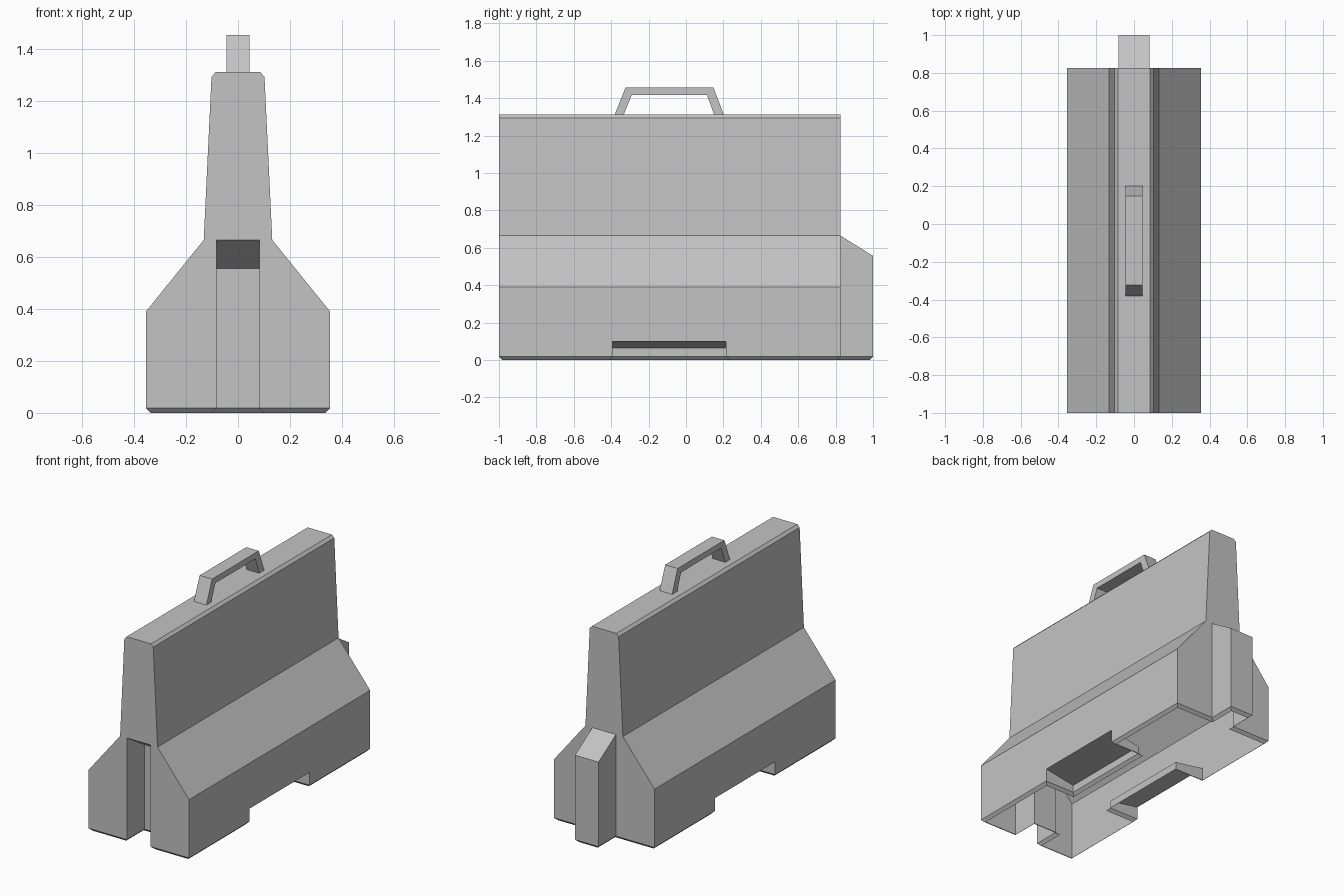
import bpy, bmesh
from mathutils import Vector

if "Cube" in bpy.data.objects:
    bpy.data.objects.remove(bpy.data.objects["Cube"], do_unlink=True)

concrete = bpy.data.materials.new("concrete_grey")
concrete.use_nodes = True
colour = (0.55, 0.55, 0.55, 1)
concrete.diffuse_color = colour
concrete.node_tree.nodes["Principled BSDF"].inputs["Base Color"].default_value = colour


def prism(name, profile, axis, start, end):
    """Extrude a 2D (horizontal, z) profile along the x or y axis."""
    bm = bmesh.new()
    place = (lambda h, z: (start, h, z)) if axis == "x" else (lambda h, z: (h, start, z))
    face = bm.faces.new([bm.verts.new(place(h, z)) for h, z in profile])
    new = bmesh.ops.extrude_face_region(bm, geom=[face])["geom"]
    shift = Vector((end - start, 0, 0)) if axis == "x" else Vector((0, end - start, 0))
    bmesh.ops.translate(bm, vec=shift, verts=[v for v in new if isinstance(v, bmesh.types.BMVert)])
    bmesh.ops.recalc_face_normals(bm, faces=bm.faces)
    mesh = bpy.data.meshes.new(name)
    bm.to_mesh(mesh)
    bm.free()
    mesh.materials.append(concrete)
    obj = bpy.data.objects.new(name, mesh)
    bpy.context.collection.objects.link(obj)
    return obj


def combine(target, tool, operation):
    """Apply a boolean and remove the tool."""
    mod = target.modifiers.new("join", "BOOLEAN")
    mod.operation, mod.solver, mod.object = operation, "EXACT", tool
    bpy.context.view_layer.objects.active = target
    bpy.ops.object.modifier_apply(modifier=mod.name)
    bpy.data.objects.remove(tool, do_unlink=True)


# Barrier body, overlong below so the base can be trimmed cleanly
half = [(0.355, -0.2), (0.355, 0.39), (0.132, 0.666), (0.102, 1.295), (0.086, 1.312)]
body = prism("barrier_body", half + [(-x, z) for x, z in reversed(half)], "y", -1, 0.825)

# End tongue and its matching socket at the front
slope = (0.666 - 0.557) / 0.175


def key(name, offset):
    y0, y1 = 0.725 + offset, 1 + offset
    profile = [(y0, -0.3), (y1, -0.3), (y1, 0.557), (y0, 0.557 + slope * (y1 - y0))]
    return prism(name, profile, "x", -0.083, 0.083)


combine(body, key("socket_cutter", -1.825), "DIFFERENCE")
combine(body, key("tongue", 0), "UNION")

# Lifting pockets on both sides, with sloping ceilings
for side in (1, -1):
    profile = [(0.145, -0.3), (0.145, 0.065), (0.355, 0.1), (0.455, 0.117), (0.455, -0.3)]
    cutter = prism("pocket_cutter", [(side * x, z) for x, z in profile], "y", -0.392, 0.215)
    combine(body, cutter, "DIFFERENCE")

# Trim the base, chamfer its outline inwards and leave the shell open below
chamfer = 0.018
bm = bmesh.new()
bm.from_mesh(body.data)
cut = bmesh.ops.bisect_plane(bm, geom=bm.verts[:] + bm.edges[:] + bm.faces[:], dist=1e-5,
                             plane_co=(0, 0, chamfer), plane_no=(0, 0, 1), clear_inner=True)
rim = [e for e in cut["geom_cut"] if isinstance(e, bmesh.types.BMEdge)]
base = bmesh.ops.edgeloop_fill(bm, edges=rim)["faces"]
bmesh.ops.recalc_face_normals(bm, faces=bm.faces)
bmesh.ops.inset_region(bm, faces=base, thickness=chamfer, depth=0, use_even_offset=True)
for v in {v for f in base for v in f.verts}:
    v.co.z = 0
bmesh.ops.delete(bm, geom=base, context="FACES")
bm.to_mesh(body.data)
bm.free()

# Carrying handle
prism("lifting_handle",
      [(-0.382, 1.31), (-0.324, 1.456), (0.147, 1.456), (0.203, 1.31),
       (0.151, 1.31), (0.112, 1.418), (-0.29, 1.418), (-0.334, 1.31)],
      "x", -0.044, 0.044)
